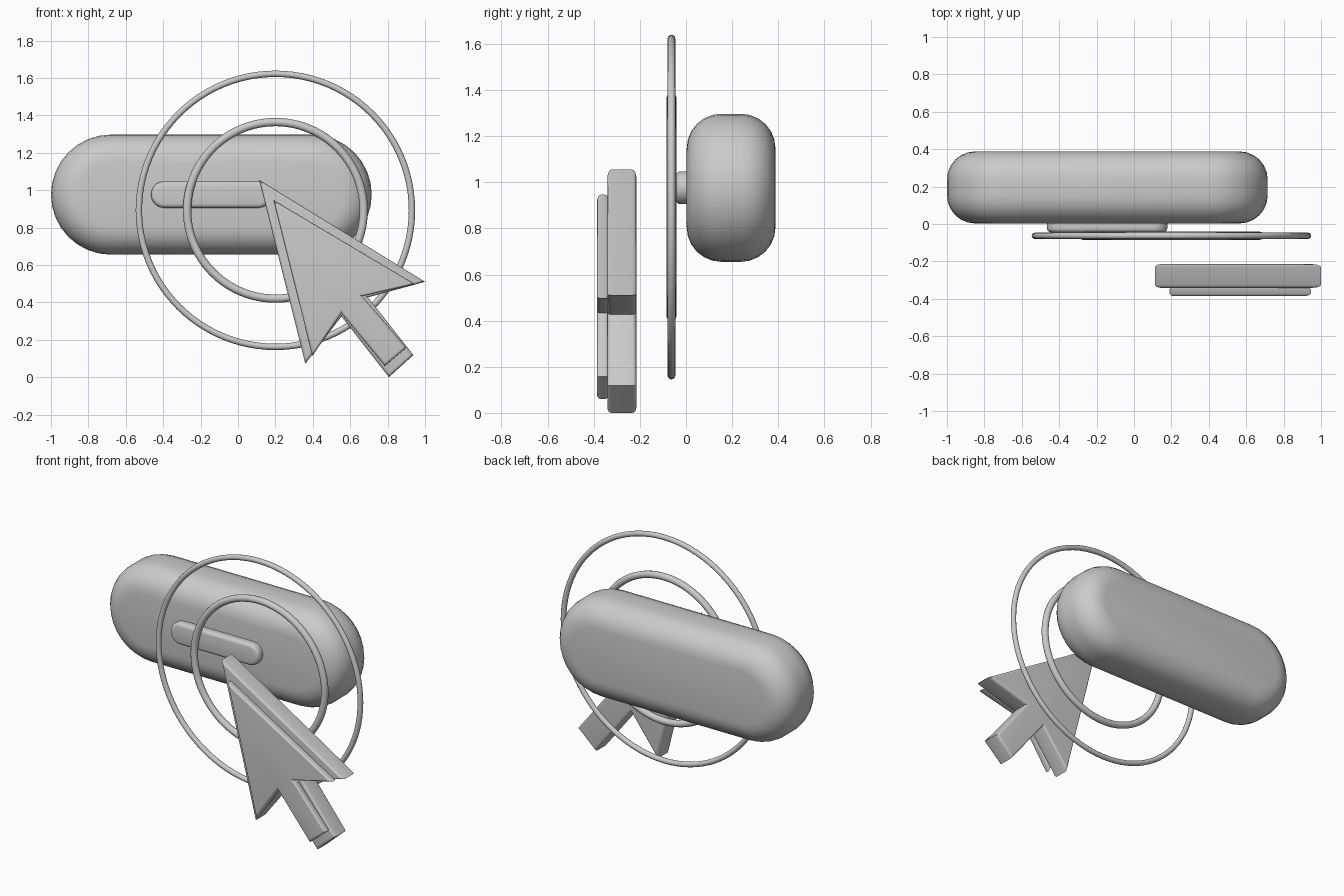
import bpy, bmesh, math

if "Cube" in bpy.data.objects:
    bpy.data.objects.remove(bpy.data.objects["Cube"])


def smooth(obj, angle=35):
    bpy.ops.object.select_all(action='DESELECT')
    obj.select_set(True)
    bpy.context.view_layer.objects.active = obj
    bpy.ops.object.shade_smooth_by_angle(angle=math.radians(angle))


def slab(name, outline, y0, y1, bevel, segments):
    """Extrude an x/z outline from y0 to y1 and round both rims."""
    bm = bmesh.new()
    face = bm.faces.new([bm.verts.new((x, y0, z)) for x, z in outline])
    rim = set(face.edges)
    ext = bmesh.ops.extrude_face_region(bm, geom=[face], use_keep_orig=True)['geom']
    verts = [g for g in ext if isinstance(g, bmesh.types.BMVert)]
    bmesh.ops.translate(bm, vec=(0, y1 - y0, 0), verts=verts)
    rim |= {g for g in ext if isinstance(g, bmesh.types.BMEdge)}
    bmesh.ops.recalc_face_normals(bm, faces=bm.faces)
    bmesh.ops.bevel(bm, geom=list(rim), offset=bevel, offset_type='OFFSET',
                    segments=segments, profile=0.5, affect='EDGES')
    bmesh.ops.recalc_face_normals(bm, faces=bm.faces)
    mesh = bpy.data.meshes.new(name)
    bm.to_mesh(mesh)
    bm.free()
    obj = bpy.data.objects.new(name, mesh)
    bpy.context.collection.objects.link(obj)
    smooth(obj)
    return obj


def stadium(x0, x1, z0, z1, n=16):
    """Pill outline made of two half circles."""
    r, zc = (z1 - z0) / 2, (z0 + z1) / 2
    pts = []
    for xc, start in ((x1 - r, -math.pi / 2), (x0 + r, math.pi / 2)):
        for i in range(n + 1):
            a = start + math.pi * i / n
            pts.append((xc + r * math.cos(a), zc + r * math.sin(a)))
    return pts


# Button body and its raised label bar
slab("button_body", stadium(-1.0, 0.715, 0.655, 1.297), 0.003, 0.388, 0.15, 6)
slab("label_bar", stadium(-0.465, 0.178, 0.905, 1.047), -0.045, 0.03, 0.022, 4)

# Click ripple rings
for name, major, minor in (("inner_ring", 0.472, 0.022), ("outer_ring", 0.730, 0.017)):
    bpy.ops.mesh.primitive_torus_add(
        major_radius=major, minor_radius=minor, major_segments=96, minor_segments=12,
        location=(0.2, -0.063, 0.892), rotation=(math.pi / 2, 0, 0))
    ring = bpy.context.object
    ring.name = name
    smooth(ring, 60)

# Pointer arrow: thick back plate and thinner front plate
back_outline = [(0.113, 1.055), (0.36, 0.072), (0.553, 0.325), (0.807, 0.0),
                (0.938, 0.118), (0.695, 0.427), (1.0, 0.51)]
front_outline = [(0.19, 0.946), (0.398, 0.113), (0.553, 0.342), (0.785, 0.06),
                 (0.9, 0.158), (0.664, 0.433), (0.946, 0.497)]
slab("pointer_back", back_outline, -0.341, -0.215, 0.018, 4)
slab("pointer_front", front_outline, -0.386, -0.335, 0.016, 4)
